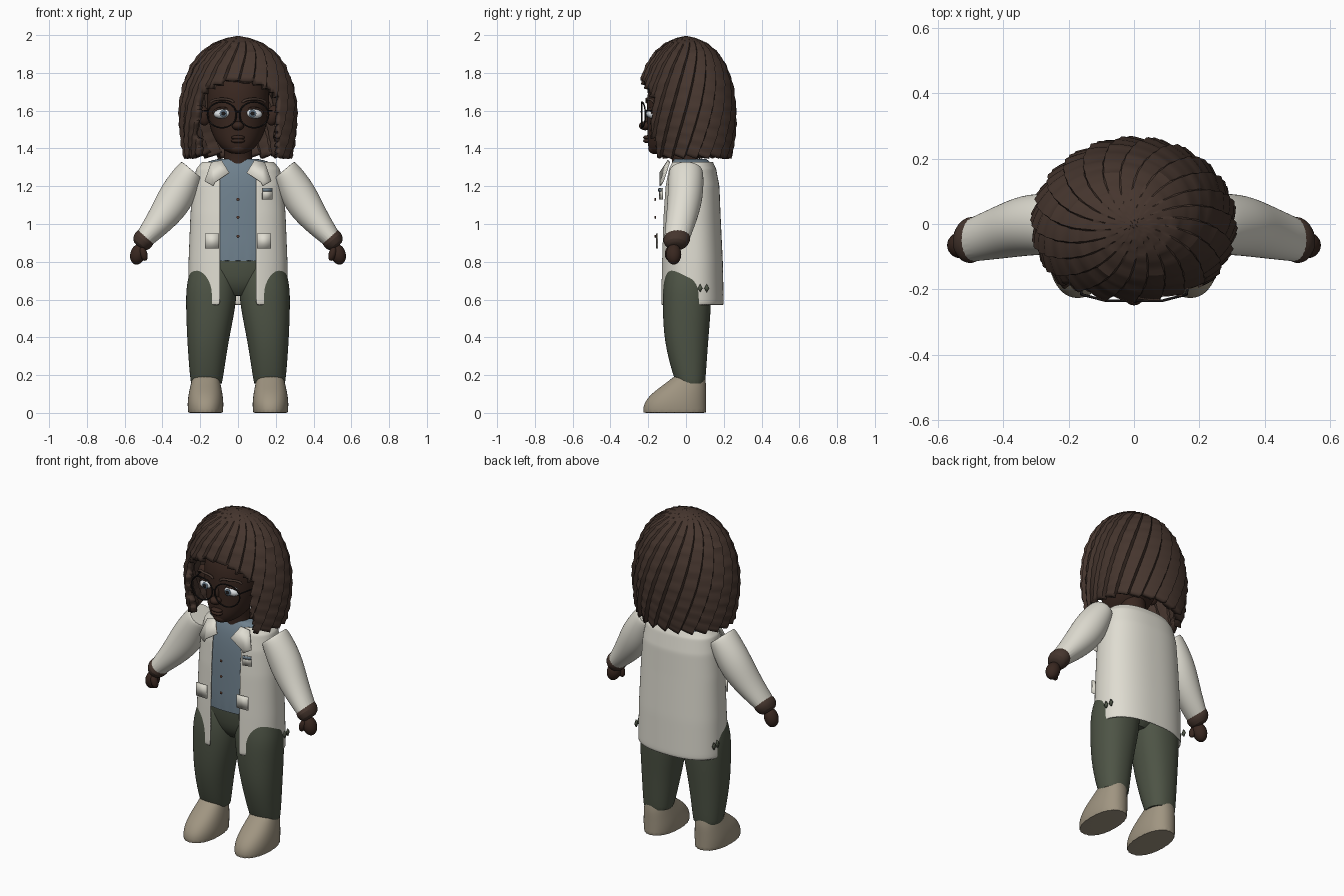
import bpy, bmesh
from math import sin, cos, pi, asin, copysign
from mathutils import Vector, Matrix

cube = bpy.data.objects.get("Cube")
if cube:
    bpy.data.objects.remove(cube)


def material(name, rgb):
    m = bpy.data.materials.new(name)
    m.use_nodes = True
    m.diffuse_color = (*rgb, 1)
    m.node_tree.nodes["Principled BSDF"].inputs["Base Color"].default_value = (*rgb, 1)
    return m


SKIN = material("dark_skin", (.04, .02, .014))
HAIR = material("brown_hair", (.06, .036, .027))
WHITE = material("coat_white", (.74, .72, .64))
BLUE = material("shirt_blue", (.16, .22, .27))
GREEN = material("trouser_green", (.075, .088, .06))
BEIGE = material("shoe_beige", (.35, .3, .22))
EYE = material("eye_white", (.75, .78, .8))
IRIS = material("iris_grey_blue", (.12, .17, .22))
BLACK = material("frame_black", (.012, .01, .01))
BROWN = material("button_brown", (.12, .05, .03))


def finish(name, bm, mat, subsurf=0, thick=0, angle=40):
    bmesh.ops.recalc_face_normals(bm, faces=bm.faces)
    me = bpy.data.meshes.new(name)
    bm.to_mesh(me)
    bm.free()
    ob = bpy.data.objects.new(name, me)
    bpy.context.collection.objects.link(ob)
    me.materials.append(mat)
    if thick:
        mod = ob.modifiers.new("thickness", 'SOLIDIFY')
        mod.thickness, mod.offset = thick, -1
    if subsurf:
        mod = ob.modifiers.new("smooth", 'SUBSURF')
        mod.levels = mod.render_levels = subsurf
    bpy.ops.object.select_all(action='DESELECT')
    ob.select_set(True)
    bpy.context.view_layer.objects.active = ob
    bpy.ops.object.shade_smooth_by_angle(angle=angle * pi / 180)
    return ob


def dense(keys, k):
    """Linear in-between rings."""
    out = [tuple(a + (b - a) * j / k for a, b in zip(r, s))
           for r, s in zip(keys, keys[1:]) for j in range(k)]
    return out + [keys[-1]]


def loft(name, rings, mat, n=24, power=1.0, side=1, gap=0, cut=None, subsurf=2, thick=0):
    """Rings are (cx, cy, z, rx, ry, tilt); angle zero faces the front."""
    bm = bmesh.new()
    crease = bm.edges.layers.float.new("crease_edge")
    rows = []
    for cx, cy, z, rx, ry, tilt in rings:
        start = asin((gap / rx) ** (1 / power)) if gap else 0
        row = []
        for i in range(n + 1 if gap else n):
            a = start + (2 * pi - 2 * start) * i / n
            sx = copysign(abs(sin(a)) ** power, sin(a))
            sy = copysign(abs(cos(a)) ** power, cos(a))
            v = Matrix.Rotation(tilt, 3, 'Y') @ Vector((rx * sx, -ry * sy, 0))
            row.append(bm.verts.new(((cx + v.x) * side, cy + v.y, z + v.z)))
        rows.append(row)
    for lo, hi in zip(rows, rows[1:]):
        for i in range(n):
            j = (i + 1) % len(lo)
            bm.faces.new((lo[i], lo[j], hi[j], hi[i]))
    if not gap:
        for cap in (rows[0], rows[-1]):
            for e in bm.faces.new(cap).edges:
                e[crease] = .8
    if cut:
        bad = [f for f in bm.faces if cut(f.calc_center_median())]
        bmesh.ops.delete(bm, geom=bad, context='FACES')
    return finish(name, bm, mat, subsurf, thick)


def ball(name, loc, size, mat, tilt=0):
    bm = bmesh.new()
    m = Matrix.Translation(loc) @ Matrix.Rotation(tilt, 4, 'Y') @ Matrix.Diagonal((*size, 1))
    bmesh.ops.create_uvsphere(bm, u_segments=24, v_segments=14, radius=1, matrix=m)
    return finish(name, bm, mat)


def plate(name, pts, mat, thick=.008):
    bm = bmesh.new()
    bm.faces.new([bm.verts.new(p) for p in pts])
    return finish(name, bm, mat, thick=thick)


def wire(name, pts, r, mat, closed=False):
    cu = bpy.data.curves.new(name, 'CURVE')
    cu.dimensions, cu.bevel_depth, cu.bevel_resolution = '3D', r, 2
    sp = cu.splines.new('POLY')
    sp.points.add(len(pts) - 1)
    for p, co in zip(sp.points, pts):
        p.co = (*co, 1)
    sp.use_cyclic_u = closed
    cu.materials.append(mat)
    ob = bpy.data.objects.new(name, cu)
    bpy.context.collection.objects.link(ob)


# Coat and shirt share one torso profile
torso = [(0, .03, .57, .265, .17, 0), (0, .03, .8, .262, .165, 0), (0, .028, 1.05, .252, .155, 0),
         (0, .03, 1.2, .24, .147, 0), (0, .03, 1.29, .222, .13, 0), (0, .03, 1.33, .19, .112, 0)]
loft("coat", dense(torso, 6), WHITE, n=72, power=.85, gap=.095, subsurf=1, thick=.008,
     cut=lambda c: c.z < .68 + .025 * sin(c.x * 70) and abs(c.x) > .17 and c.y < .01)
shirt = [(x, y, max(z, .78), rx - .014, ry - .012, t) for x, y, z, rx, ry, t in torso[1:]]
shirt.append((0, .02, 1.345, .1, .085, 0))
loft("shirt", shirt, BLUE, n=32, power=.85)
for i, z in enumerate((1.13, 1.035, .935)):
    ball(f"button_{i + 1}", (0, -.163, z), (.008, .005, .008), BROWN)

# Hips and neck
loft("hips", [(0, .01, .62, .06, .06, 0), (0, .01, .68, .2, .115, 0), (0, .015, .84, .235, .13, 0)],
     GREEN, power=.9)
loft("neck", [(0, .0, 1.3, .08, .075, 0), (0, -.005, 1.36, .073, .07, 0), (0, -.02, 1.46, .075, .08, 0)], SKIN)

# Head with tapered jaw
loft("head", [(0, -.14, 1.372, .03, .035, 0), (0, -.115, 1.385, .07, .08, 0), (0, -.08, 1.43, .115, .125, 0),
              (0, -.045, 1.5, .148, .16, 0), (0, -.03, 1.6, .166, .178, 0), (0, -.03, 1.7, .168, .178, 0),
              (0, -.02, 1.79, .14, .15, 0), (0, -.01, 1.87, .07, .08, 0)], SKIN, n=32)
ball("nose", (0, -.215, 1.52), (.032, .034, .024), SKIN)
ball("nose_bridge", (0, -.197, 1.56), (.016, .024, .045), SKIN)
for k, z in (("upper", 1.458), ("lower", 1.44)):
    ball(k + "_lip", (0, -.205, z), (.036, .022, .012), SKIN)
ball("chin", (0, -.165, 1.4), (.045, .035, .03), SKIN)

for s, side in ((1, "left_"), (-1, "right_")):
    # Eyes, brows and glasses
    ball(side + "eye", (.082 * s, -.178, 1.585), (.047, .032, .027), EYE, .12 * s)
    ball(side + "iris", (.077 * s, -.2075, 1.585), (.02, .006, .021), IRIS)
    ball(side + "pupil", (.077 * s, -.213, 1.585), (.01, .003, .011), BLACK)
    arc = [pi * i / 10 for i in range(11)]
    wire(side + "eyelid", [((.082 + .05 * cos(a)) * s, -.2 + .02 * abs(cos(a)), 1.584 + .03 * sin(a)) for a in arc],
         .006, SKIN)
    wire(side + "brow", [((.085 + .06 * cos(a)) * s, -.208 + .035 * max(0, cos(a)), 1.642 + .02 * sin(a))
                         for a in arc], .007, HAIR)
    wire(side + "glasses_rim", [((.085 + .077 * cos(a / 20 * pi)) * s, -.235 + .02 * max(0, cos(a / 20 * pi)),
                                 1.578 + .068 * sin(a / 20 * pi)) for a in range(40)], .004, BLACK, True)
    wire(side + "glasses_arm", [(.16 * s, -.215, 1.6), (.18 * s, -.12, 1.6), (.18 * s, -.03, 1.6)], .004, BLACK)
    ball(side + "ear", (.185 * s, -.06, 1.575), (.035, .03, .055), SKIN, .25 * s)

    # Sleeve, cuff and hand
    loft(side + "sleeve", [(.243, 0, 1.285, .07, .085, -.7), (.255, 0, 1.268, .08, .094, -.7),
                           (.328, -.002, 1.14, .103, .095, -.7), (.41, -.025, 1.02, .077, .082, -.75),
                           (.503, -.05, .915, .05, .066, -.8)], WHITE, side=s)
    loft(side + "cuff", [(.485, -.045, .937, .052, .066, -.7), (.5, -.05, .917, .06, .075, -.7),
                         (.52, -.052, .89, .05, .06, -.7), (.525, -.055, .88, .03, .035, -.7)],
         HAIR, side=s, subsurf=1)
    ball(side + "hand", (.53 * s, -.065, .84), (.04, .04, .056), SKIN, -.3 * s)
    ball(side + "thumb", (.5 * s, -.09, .842), (.02, .022, .038), SKIN, .3 * s)

    # Trouser leg and shoe
    loft(side + "trouser_leg", [(.167, .025, .155, .082, .075, 0), (.166, .018, .2, .09, .088, 0),
                                (.16, 0, .38, .11, .118, 0), (.143, .005, .57, .134, .13, 0),
                                (.14, .005, .68, .135, .128, 0), (.13, .015, .78, .118, .115, 0)],
         GREEN, power=.9, side=s)
    loft(side + "shoe", [(.172, -.06, 0, .092, .168, 0), (.172, -.06, .045, .097, .168, 0),
                         (.172, -.04, .1, .091, .148, 0), (.171, -.005, .15, .08, .113, 0),
                         (.17, .02, .195, .07, .08, 0)], BEIGE, power=.9, side=s)

    # Lapel, pocket and side slits of the coat
    plate(side + "lapel", [(.085 * s, -.09, 1.335), (.14 * s, -.085, 1.325), (.175 * s, -.118, 1.225),
                           (.13 * s, -.134, 1.2), (.12 * s, -.134, 1.22), (.045 * s, -.134, 1.27)], WHITE)
    plate(side + "hip_pocket", [(x * s, -.15 if x < .15 else -.147, z) for x, z in
                                ((.1, .87), (.175, .87), (.175, .95), (.1, .95))], WHITE)
    for i, y in enumerate((.075, .11)):
        plate(f"{side}slit_{i + 1}", [((.268 if y < .1 else .262) * s, y + dy, .66 + dz) for dy, dz in
                                      ((-.014, 0), (0, -.022), (.014, 0), (0, .022))], GREEN)
wire("glasses_bridge", [(-.01, -.235, 1.59), (0, -.238, 1.595), (.01, -.235, 1.59)], .004, BLACK)
plate("chest_pocket", [(x, -.143 + .25 * (x - .13), z) for x, z in
                       ((.13, 1.13), (.183, 1.13), (.183, 1.19), (.13, 1.19))], WHITE)
plate("chest_pocket_trim", [(x, -.148 + .25 * (x - .13), z) for x, z in
                            ((.133, 1.172), (.18, 1.172), (.18, 1.188), (.133, 1.188))], BLUE)

# Hair: swirled locks around the crown, open over the face
profile = [(1.995, .004), (1.985, .06), (1.96, .125), (1.91, .193), (1.84, .244), (1.74, .284),
           (1.63, .303), (1.53, .303), (1.44, .293), (1.365, .275)]
locks, per = 22, 6
bm = bmesh.new()
rows = []
levels = dense(profile, 5)
for k, (z, r) in enumerate(levels):
    t = k / (len(levels) - 1)
    row = []
    for i in range(locks * per):
        saw = (i % per) / (per - 1)
        a = 2 * pi * i / (locks * per) - 1.0 * t
        rr = r * (.975 + .065 * saw * min(1, 4 * t)) + .003 * sin(k * 1.9 + i // per * 2.3)
        row.append(bm.verts.new((rr * sin(a), -.85 * rr * cos(a), z - .02 * saw * t ** 6)))
    rows.append(row)
bm.faces.new(rows[0])
for lo, hi in zip(rows, rows[1:]):
    for i in range(len(lo)):
        bm.faces.new((lo[i - 1], lo[i], hi[i], hi[i - 1]))
gone = []
for f in bm.faces:
    c = f.calc_center_median()
    if c.y < 0 and abs(c.x) < .215 and c.z < 1.765 - 2 * c.x ** 2:
        gone.append(f)
bmesh.ops.delete(bm, geom=gone, context='FACES')
finish("hair", bm, HAIR, thick=.035, angle=30)
